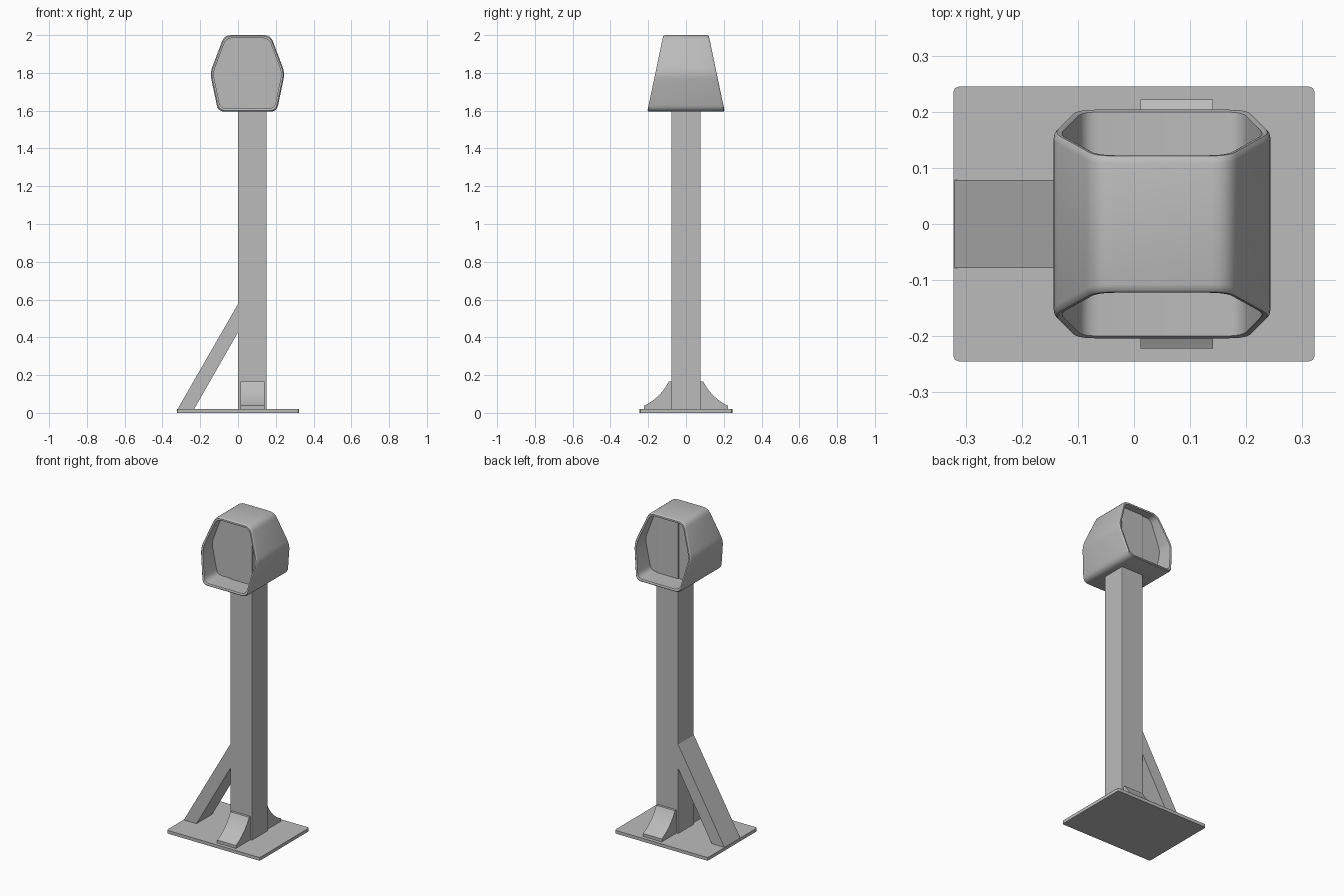
import bpy, bmesh, math
from mathutils import Vector

cube = bpy.data.objects.get("Cube")
if cube:
    bpy.data.objects.remove(cube, do_unlink=True)

grey = bpy.data.materials.new("plain_grey")
grey.use_nodes = True
GREY = (0.5, 0.5, 0.5, 1)
grey.diffuse_color = GREY
grey.node_tree.nodes["Principled BSDF"].inputs["Base Color"].default_value = GREY


def finish(name, bm, smooth=False):
    bmesh.ops.recalc_face_normals(bm, faces=bm.faces)
    mesh = bpy.data.meshes.new(name)
    bm.to_mesh(mesh)
    bm.free()
    mesh.materials.append(grey)
    obj = bpy.data.objects.new(name, mesh)
    bpy.context.collection.objects.link(obj)
    if smooth:
        bpy.ops.object.select_all(action="DESELECT")
        obj.select_set(True)
        bpy.context.view_layer.objects.active = obj
        bpy.ops.object.shade_smooth_by_angle(angle=math.radians(32))
    return obj


def loft(rings):
    """Closed solid through a list of equal-length point rings."""
    bm = bmesh.new()
    loops = [[bm.verts.new(p) for p in ring] for ring in rings]
    n = len(loops[0])
    for a, b in zip(loops, loops[1:]):
        for i in range(n):
            j = (i + 1) % n
            bm.faces.new((a[i], a[j], b[j], b[i]))
    bm.faces.new(loops[0])
    bm.faces.new(loops[-1])
    return bm


def box(name, x0, x1, y0, y1, z0, z1, bevel=0.0, axis=2):
    rings = [[(x0, y0, z), (x1, y0, z), (x1, y1, z), (x0, y1, z)] for z in (z0, z1)]
    bm = loft(rings)
    if bevel:
        edges = [e for e in bm.edges
                 if abs((e.verts[0].co - e.verts[1].co)[axis]) > 1e-5]
        bmesh.ops.bevel(bm, geom=edges, offset=bevel, segments=2, profile=0.5,
                        affect="EDGES")
    return finish(name, bm)


# Base plate and upright post
box("base_plate", -0.322, 0.322, -0.245, 0.245, 0, 0.02, bevel=0.01)
box("post", 0, 0.152, -0.077, 0.077, 0.02, 1.985, bevel=0.004)

# Diagonal brace on one side of the post
brace = [(-0.32, 0.02), (-0.232, 0.02), (0.002, 0.43), (0.002, 0.58)]
finish("brace", loft([[(x, y, z) for x, z in brace] for y in (-0.078, 0.078)]))

# Curved gussets at the front and back of the post foot
curve = []
for i in range(11):
    t = i / 10
    p = Vector((0.092, 0.165)).lerp(Vector((0.135, 0.08)), t)
    q = Vector((0.135, 0.08)).lerp(Vector((0.222, 0.038)), t)
    curve.append(p.lerp(q, t))
gusset = [(0.07, 0.02), (0.07, 0.165)] + [tuple(p) for p in curve] + [(0.222, 0.02)]
for name, side in (("front_gusset", -1), ("back_gusset", 1)):
    rings = [[(x, side * y, z) for y, z in gusset] for x in (0.012, 0.141)]
    finish(name, loft(rings), smooth=True)

# Hexagonal head: rounded outline, slanted rims, recessed panels on both ends
CENTRE = Vector((0.05, 1.8))
corners = [Vector(c) for c in ((-0.105, 1.595), (0.205, 1.595), (0.248, 1.8),
                               (0.172, 2.0), (-0.072, 2.0), (-0.148, 1.8))]
outline = []
for i, c in enumerate(corners):
    a = c + (corners[i - 1] - c).normalized() * 0.035
    b = c + (corners[(i + 1) % 6] - c).normalized() * 0.035
    for k in range(6):
        t = k / 5
        outline.append(a.lerp(c, t).lerp(c.lerp(b, t), t))


def head_ring(side, inset, pull=0.0, flat=None):
    ring = []
    for p in outline:
        x, z = CENTRE + (p - CENTRE) * (1 - inset / 0.2)
        y = flat if flat else 0.205 - 0.21 * (z - 1.595) - pull
        ring.append((x, side * y, z))
    return ring


half = [(0.016, 0, 0.07), (0.016, 0.002, None), (0.012, 0, None),
        (0.006, 0, None), (0.002, 0.004, None), (0, 0.012, None)]
rings = [head_ring(-1, *h) for h in half] + [head_ring(1, *h) for h in reversed(half)]
finish("head_housing", loft(rings), smooth=True)
